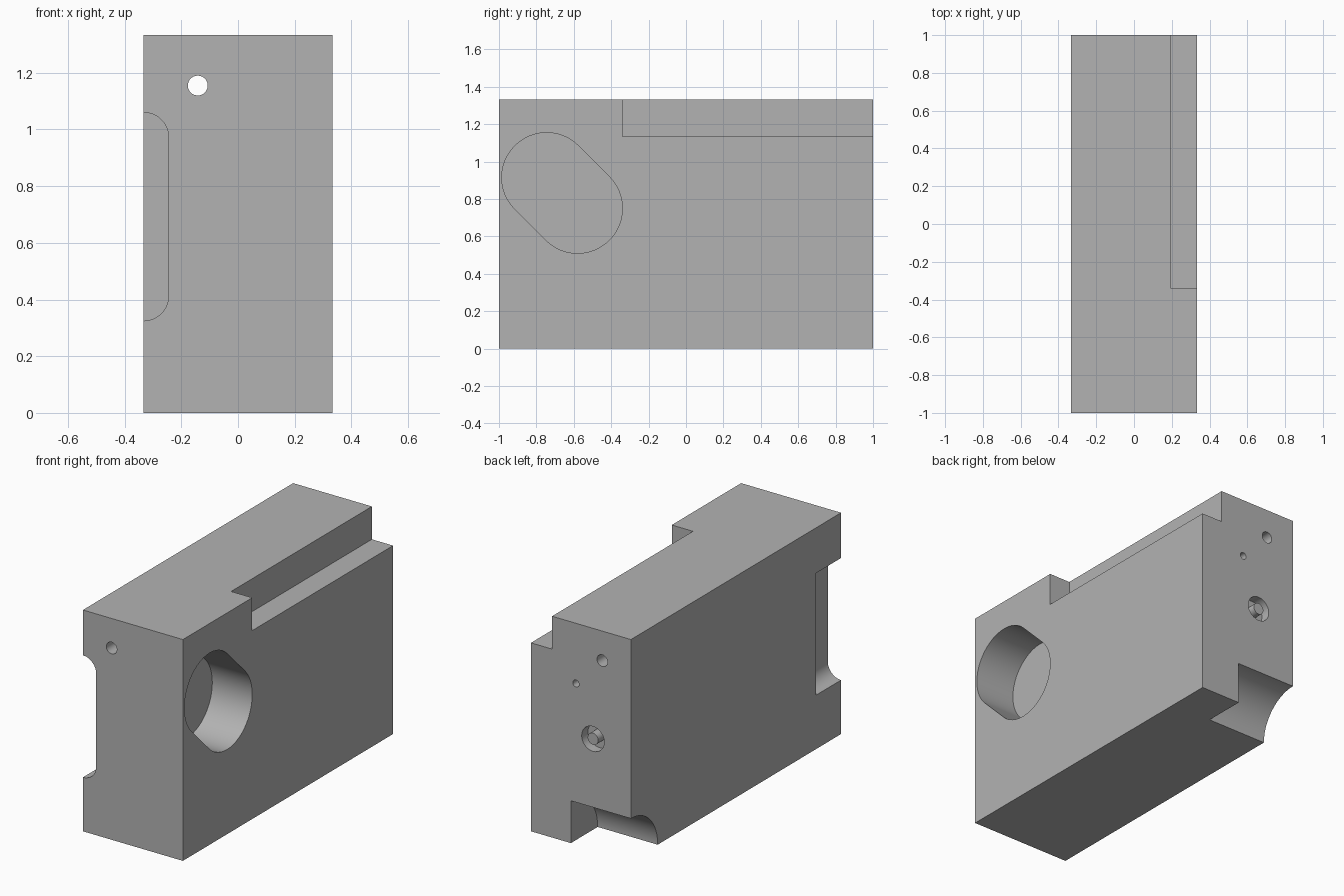
import bpy
import bmesh
from math import cos, sin, pi, radians
from mathutils import Vector

old = bpy.data.objects.get("Cube")
if old:
    bpy.data.objects.remove(old, do_unlink=True)

W, D, H = 0.333, 1.0, 1.333      # half width, half depth, full height
OUT = 0.1                        # how far cutters reach past the block

grey = bpy.data.materials.new("plain grey")
grey.use_nodes = True
grey.diffuse_color = (0.45, 0.45, 0.45, 1)
grey.node_tree.nodes["Principled BSDF"].inputs["Base Color"].default_value = grey.diffuse_color


def arc(center, r, start, end, steps=24):
    angles = [radians(start + (end - start) * i / steps) for i in range(steps + 1)]
    return [(center[0] + r * cos(a), center[1] + r * sin(a)) for a in angles]


def circle(center, r, steps=48):
    return arc(center, r, 0, 360, steps)[:-1]


def rect(a0, b0, a1, b1):
    return [(a0, b0), (a1, b0), (a1, b1), (a0, b1)]


def prism(name, axis, profile, low, high):
    """Extrude a profile along x (profile in y, z) or y (profile in x, z)."""
    place = (lambda p: (low, *p)) if axis == "x" else (lambda p: (p[0], low, p[1]))
    bm = bmesh.new()
    face = bm.faces.new([bm.verts.new(place(p)) for p in profile])
    ext = bmesh.ops.extrude_face_region(bm, geom=[face])
    move = Vector((high - low, 0, 0) if axis == "x" else (0, high - low, 0))
    bmesh.ops.translate(bm, vec=move,
                        verts=[g for g in ext["geom"] if isinstance(g, bmesh.types.BMVert)])
    bmesh.ops.recalc_face_normals(bm, faces=bm.faces)
    mesh = bpy.data.meshes.new(name)
    bm.to_mesh(mesh)
    bm.free()
    mesh.materials.append(grey)
    obj = bpy.data.objects.new(name, mesh)
    bpy.context.collection.objects.link(obj)
    return obj


def activate(obj):
    bpy.ops.object.select_all(action="DESELECT")
    obj.select_set(True)
    bpy.context.view_layer.objects.active = obj


def cut(obj, cutter):
    activate(obj)
    mod = obj.modifiers.new("cut", "BOOLEAN")
    mod.operation, mod.solver, mod.object = "DIFFERENCE", "EXACT", cutter
    bpy.ops.object.modifier_apply(modifier=mod.name)
    bpy.data.objects.remove(cutter, do_unlink=True)


block = prism("block", "x", rect(-D, 0, D, H), -W, W)

# Long step along the top edge
cut(block, prism("top_step", "y", rect(0.192, 1.135, W + OUT, H + OUT), -0.34, D + OUT))

# Slanted rounded pocket in the side
pocket = arc((-0.745, 0.915), 0.24, 45, 225) + arc((-0.58, 0.75), 0.24, 225, 405)
cut(block, prism("side_pocket", "x", pocket, 0.067, W + OUT))

# Round-cornered notch on the front edge
r = 0.088
notch = ([(-W - OUT, 0.325)] + arc((-W, 0.325 + r), r, -90, 0)
         + arc((-W, 1.06 - r), r, 0, 90) + [(-W - OUT, 1.06)])
cut(block, prism("front_notch", "y", notch, -D - OUT, -0.76))

# Quarter-round cove at the bottom of the back
cut(block, prism("back_cove", "x", circle((D, 0), 0.255, 96), -W - OUT, 0.067))

# Through hole, small blind hole and ring groove with its centre pin
cut(block, prism("through_hole", "y", circle((-0.142, 1.155), 0.035), -D - OUT, D + OUT))
cut(block, prism("small_hole", "y", circle((0.033, 0.97), 0.021), 0.85, D + OUT))
cut(block, prism("ring_groove", "y", circle((-0.08, 0.667), 0.075), 0.94, D + OUT))
pin = prism("groove_pin", "y", circle((-0.08, 0.667), 0.035), 0.93, D)

for part in (block, pin):
    activate(part)
    bpy.ops.object.shade_smooth_by_angle(angle=radians(30))
